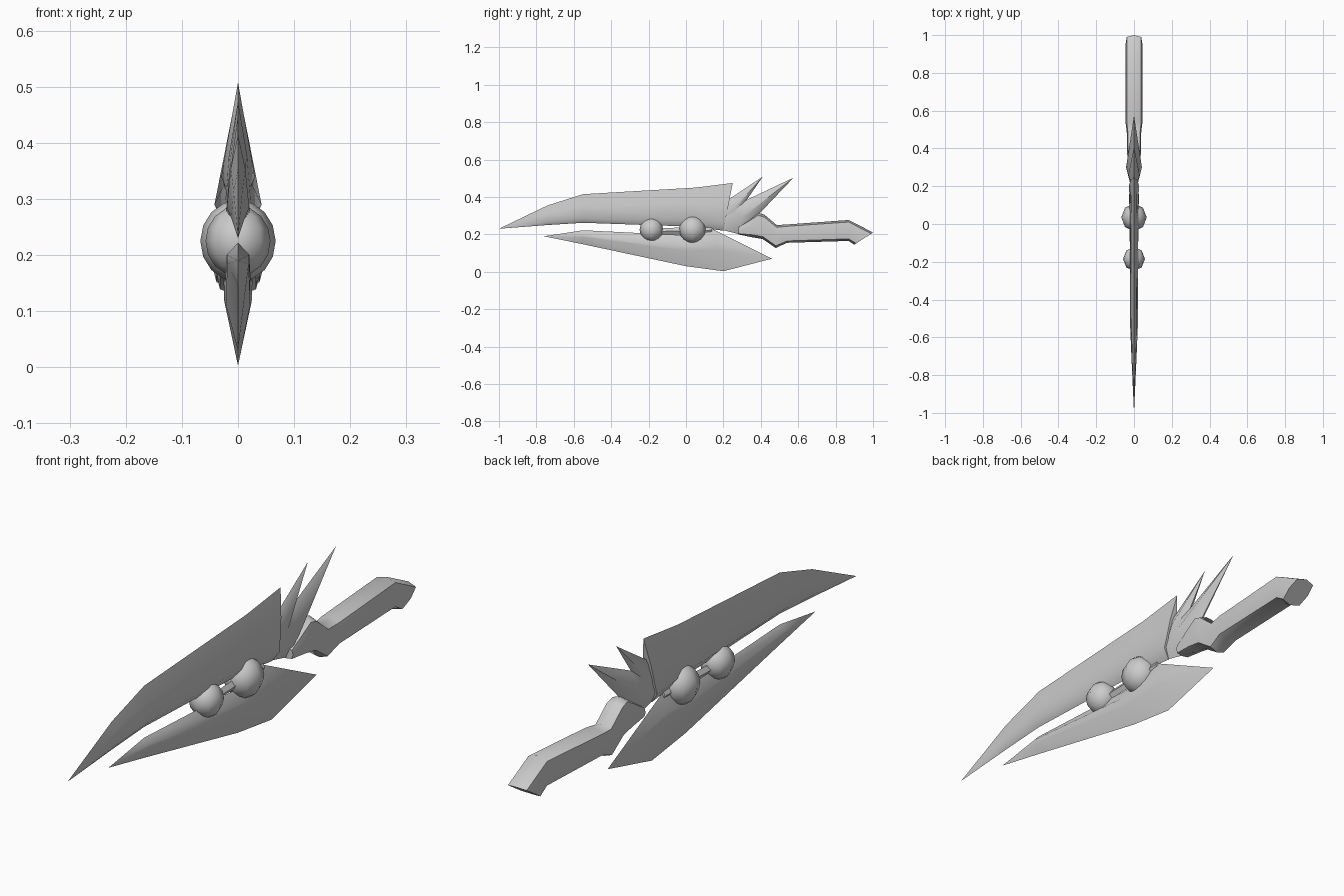
import bpy, bmesh, math
from mathutils import Vector

cube = bpy.data.objects.get("Cube")
if cube:
    bpy.data.objects.remove(cube, do_unlink=True)

steel = bpy.data.materials.new("grey steel")
steel.use_nodes = True
GREY = (0.6, 0.6, 0.6, 1)
steel.diffuse_color = GREY
steel.node_tree.nodes["Principled BSDF"].inputs["Base Color"].default_value = GREY


def finish(bm, name, angle=50):
    bmesh.ops.remove_doubles(bm, verts=bm.verts, dist=0.0005)
    bmesh.ops.recalc_face_normals(bm, faces=bm.faces)
    mesh = bpy.data.meshes.new(name)
    bm.to_mesh(mesh)
    bm.free()
    ob = bpy.data.objects.new(name, mesh)
    bpy.context.collection.objects.link(ob)
    mesh.materials.append(steel)
    bpy.ops.object.select_all(action="DESELECT")
    ob.select_set(True)
    bpy.context.view_layer.objects.active = ob
    bpy.ops.object.shade_smooth_by_angle(angle=math.radians(angle))
    return ob


def loft(name, section, stations, angle=50):
    """Skin mirrored sections; station = top (y, z), bottom (y, z), half width."""
    full = section + [(-x, t) for x, t in reversed(section) if x]
    bm = bmesh.new()
    rings = []
    for top, bottom, w in stations:
        a, b = Vector((0, *top)), Vector((0, *bottom))
        rings.append([bm.verts.new(a.lerp(b, t) + Vector((x * w, 0, 0))) for x, t in full])
    n = len(full)
    for r, s in zip(rings, rings[1:]):
        for i in range(n):
            j = (i + 1) % n
            bm.faces.new((r[i], r[j], s[j], s[i]))
    bm.faces.new(rings[0])
    bm.faces.new(rings[-1])
    bmesh.ops.dissolve_degenerate(bm, dist=0.0005, edges=bm.edges)
    return finish(bm, name, angle)


def leaf(name, outline, centre, w):
    """Flat outline swollen to a point on both sides."""
    bm = bmesh.new()
    rim = [bm.verts.new((0, *p)) for p in outline]
    for side in (w, -w):
        c = bm.verts.new((side, *centre))
        for i, v in enumerate(rim):
            bm.faces.new((v, rim[(i + 1) % len(rim)], c))
    return finish(bm, name)


# Upper blade: sharp spine, thick near the lower edge
loft("upper_blade", [(0, 0), (0.65, 0.4), (1, 0.85), (0, 1)], [
    ((-1, 0.23), (-1, 0.23), 0),
    ((-0.74, 0.355), (-0.74, 0.25), 0.012),
    ((-0.55, 0.415), (-0.55, 0.262), 0.02),
    ((0.05, 0.45), (0.02, 0.242), 0.022),
    ((0.25, 0.475), (0.2, 0.22), 0.026)])

# Lower blade: sharp keel
loft("lower_blade", [(0, 0), (1, 0.28), (0.95, 0.5), (0, 1)], [
    ((-0.76, 0.19), (-0.76, 0.19), 0),
    ((-0.55, 0.222), (-0.55, 0.147), 0.02),
    ((0, 0.195), (0, 0.03), 0.023),
    ((0.13, 0.235), (0.2, 0.003), 0.026),
    ((0.46, 0.07), (0.46, 0.07), 0)])

# Rear spikes
leaf("middle_spike", [(0.225, 0.385), (0.41, 0.508), (0.325, 0.385),
                      (0.25, 0.25), (0.17, 0.27)], (0.26, 0.34), 0.03)
leaf("rear_spike", [(0.325, 0.385), (0.575, 0.503), (0.41, 0.33),
                    (0.29, 0.2), (0.13, 0.24), (0.225, 0.38)], (0.3, 0.29), 0.042)

# Bent grip with its collar and drooping pommel
loft("handle", [(0, 0), (0.85, 0.1), (1, 0.5), (0.85, 0.9), (0, 1)], [
    ((0.28, 0.24), (0.28, 0.2), 0.03),
    ((0.39, 0.315), (0.35, 0.185), 0.036),
    ((0.42, 0.305), (0.41, 0.175), 0.038),
    ((0.485, 0.25), (0.48, 0.127), 0.038),
    ((0.54, 0.253), (0.54, 0.155), 0.045),
    ((0.87, 0.277), (0.87, 0.165), 0.045),
    ((1, 0.21), (0.9, 0.145), 0.045)])

# Orbs between the blades and the bar joining them
for name, y, r in (("front_orb", -0.185, 0.063), ("rear_orb", 0.035, 0.073)):
    bm = bmesh.new()
    bmesh.ops.create_uvsphere(bm, u_segments=8, v_segments=8, radius=r)
    for v in bm.verts:
        v.co.x *= 0.92
        v.co += Vector((0, y, 0.225))
    finish(bm, name, 60)

loft("orb_bar", [(0, 0), (1, 0.5), (0, 1)], [
    ((-0.18, 0.23), (-0.18, 0.2), 0.012),
    ((0.14, 0.245), (0.14, 0.2), 0.012)])
